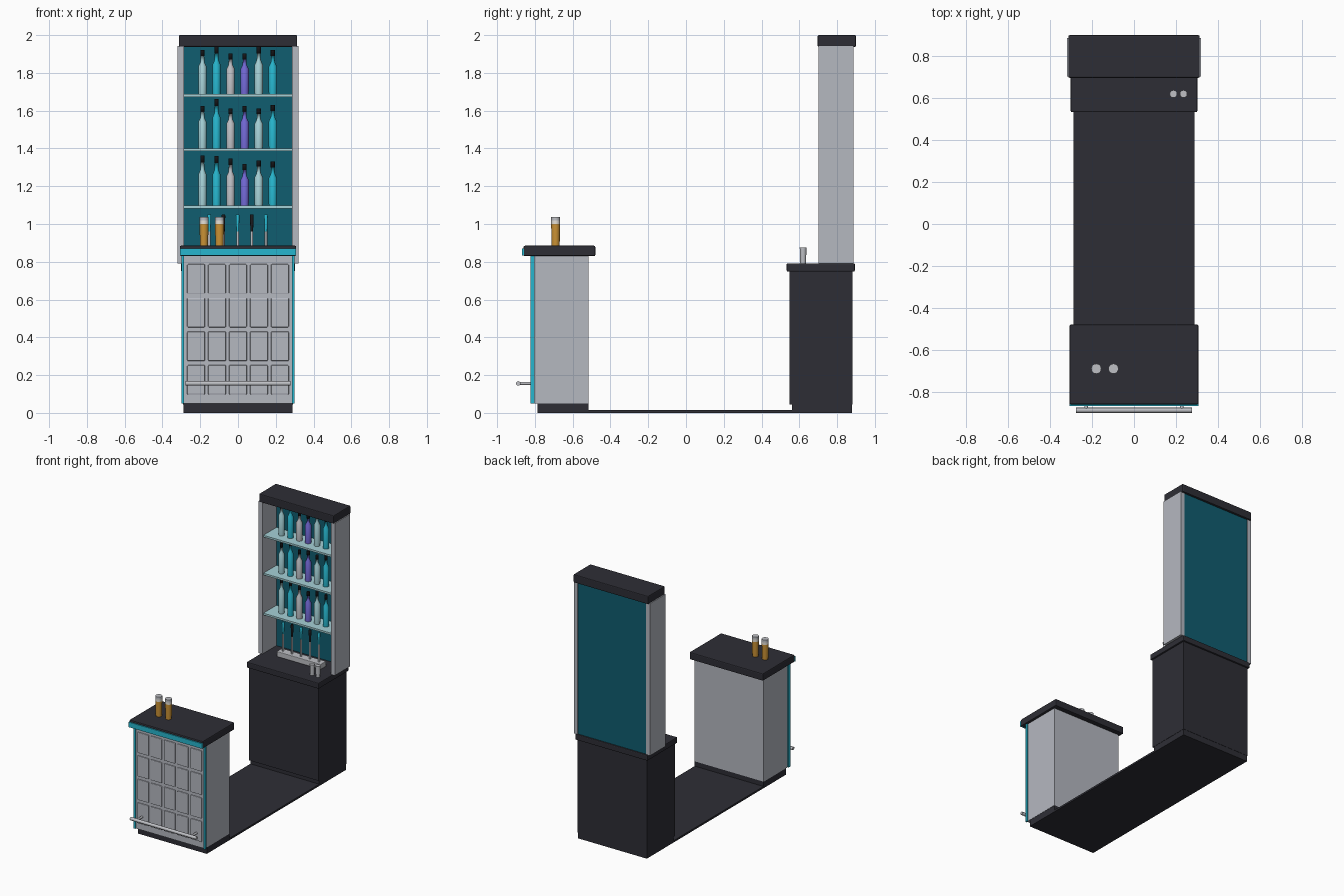
import bpy, bmesh, math

cube = bpy.data.objects.get("Cube")
if cube:
    bpy.data.objects.remove(cube, do_unlink=True)


def material(name, r, g, b):
    m = bpy.data.materials.new(name)
    m.use_nodes = True
    m.diffuse_color = (r, g, b, 1)
    m.node_tree.nodes["Principled BSDF"].inputs["Base Color"].default_value = (r, g, b, 1)
    return m


DARK = material("charcoal", 0.027, 0.027, 0.036)
GREY = material("light grey", 0.46, 0.48, 0.53)
TEAL = material("bright teal", 0.02, 0.47, 0.62)
DEEP = material("deep teal", 0.005, 0.11, 0.16)
PALE = material("pale aqua glass", 0.38, 0.64, 0.68)
PURPLE = material("violet glass", 0.17, 0.14, 0.67)
AMBER = material("amber", 0.60, 0.29, 0.035)
FOAM = material("foam", 0.82, 0.78, 0.70)
BLACK = material("black", 0.01, 0.01, 0.012)
SILVER = material("silver", 0.52, 0.53, 0.56)


def finish(name, bm, mats):
    me = bpy.data.meshes.new(name)
    bm.to_mesh(me)
    bm.free()
    for m in mats:
        me.materials.append(m)
    ob = bpy.data.objects.new(name, me)
    bpy.context.collection.objects.link(ob)
    return ob


def box(name, xs, ys, zs, mat, bevel=0):
    bm = bmesh.new()
    bmesh.ops.create_cube(bm, size=1)
    for v in bm.verts:
        for i, (lo, hi) in enumerate((xs, ys, zs)):
            v.co[i] = lo if v.co[i] < 0 else hi
    ob = finish(name, bm, [mat])
    if bevel:
        mod = ob.modifiers.new("Bevel", "BEVEL")
        mod.width = bevel
        mod.segments = 2
    return ob


def lathe(name, loc, profile, mats, bands, sides=16):
    """Revolve (radius, height) rings; bands gives each ring step's material."""
    bm = bmesh.new()
    rings = []
    for r, z in profile:
        rings.append([bm.verts.new((r * math.cos(2 * math.pi * k / sides),
                                    r * math.sin(2 * math.pi * k / sides), z))
                      for k in range(sides)])
    for a, b, band in zip(rings, rings[1:], bands):
        for k in range(sides):
            n = (k + 1) % sides
            f = bm.faces.new((a[k], a[n], b[n], b[k]))
            f.material_index = band
            f.smooth = True
    bm.faces.new(rings[0][::-1]).material_index = bands[0]
    bm.faces.new(rings[-1]).material_index = bands[-1]
    # keep caps and shoulders crisp
    for e in bm.edges:
        if len(e.link_faces) == 2 and e.calc_face_angle(0) > math.radians(35):
            e.smooth = False
    ob = finish(name, bm, mats)
    ob.location = loc
    return ob


def rod(name, loc, radius, length, mat, rotation=(0, 0, 0)):
    ob = lathe(name, loc, [(radius, -length / 2), (radius, length / 2)], [mat], [0], 12)
    ob.rotation_euler = rotation
    return ob


# Floor joining the two counters
box("floor", (-.288, .288), (-.785, .88), (0, .014), DARK)

# Front counter
box("front_plinth", (-.288, .288), (-.785, -.515), (.005, .05), DARK)
box("front_body", (-.29, .29), (-.80, -.515), (.05, .83), GREY)
box("front_board", (-.285, .285), (-.813, -.80), (.05, .83), GREY)
box("front_countertop", (-.308, .308), (-.86, -.48), (.83, .885), DARK, .007)
box("countertop_trim", (-.308, .308), (-.868, -.858), (.832, .87), TEAL)
for side, s in (("left", 1), ("right", -1)):
    box(side + "_edge_strip", sorted((s * .285, s * .298)), (-.822, -.803), (.05, .83), TEAL)

# Raised tiles on the counter front
for row in range(4):
    for col in range(5):
        x, z = (col - 2) * .111, .175 + row * .178
        box("front_tile", (x - .047, x + .047), (-.823, -.812),
            (z - .078, z + .078), GREY, .005)

# Foot rail with brackets
rod("foot_rail", (0, -.888, .156), .012, .555, SILVER, (0, math.pi / 2, 0))
for x in (-.228, .228):
    rod("rail_bracket", (x, -.85, .156), .008, .075, SILVER, (math.pi / 2, 0, 0))

# Filled tall glasses on the front counter
for x in (-.18, -.098):
    lathe("tall_glass", (x, -.69, .885),
          [(.021, 0), (.024, .115), (.024, .133), (.024, .152)],
          [AMBER, FOAM, SILVER], [0, 1, 2], 20)

# Back counter
box("back_plinth", (-.288, .288), (.56, .88), (.005, .045), DARK)
box("back_body", (-.29, .29), (.547, .882), (.045, .75), DARK)
box("back_countertop", (-.302, .302), (.533, .894), (.748, .792), DARK, .006)
for x in (.188, .236):
    lathe("small_glass", (x, .62, .79), [(.015, 0), (.018, .085)], [SILVER], [0])

# Display cabinet
for side, s in (("left", 1), ("right", -1)):
    box(side + "_cabinet_side", sorted((s * .286, s * .319)), (.702, .887), (.79, 1.942), GREY)
box("cabinet_back", (-.287, .287), (.868, .884), (.79, 1.942), DEEP)
box("crown", (-.313, .313), (.697, .9), (1.938, 2.0), DARK, .006)

# Shelves and bottles
GLASSES = [PALE, TEAL, SILVER, PURPLE, PALE, TEAL]
SHELVES = [(1.097, [.265, .262, .25, .22, .24, .235]),
           (1.40, [.225, .262, .212, .225, .212, .23]),
           (1.687, [.235, .25, .215, .215, .25, .235])]
for top, heights in SHELVES:
    box("shelf", (-.286, .286), (.712, .869), (top - .014, top), PALE)
    for i, (h, glass) in enumerate(zip(heights, GLASSES)):
        r = .022
        lathe("bottle", ((i - 2.5) * .0745 - .002, .79, top),
              [(r * .95, 0), (r, .02), (r, .62 * h), (r * .5, .72 * h),
               (r * .42, .86 * h), (r * .5, .86 * h), (r * .5, h)],
              [glass, BLACK], [0, 0, 0, 0, 1, 1])

# Drinks taps on a base
box("tap_base", (-.185, .185), (.725, .79), (.79, .83), SILVER, .004)
for i in range(5):
    x = (i - 2) * .075 - .002
    rod("tap_stem", (x, .757, .895), .007, .13, SILVER)
    lathe("tap_handle", (x, .757, .96), [(.007, 0), (.01, .085), (.008, .09)],
          [BLACK if i % 2 else TEAL], [0, 0], 12)
